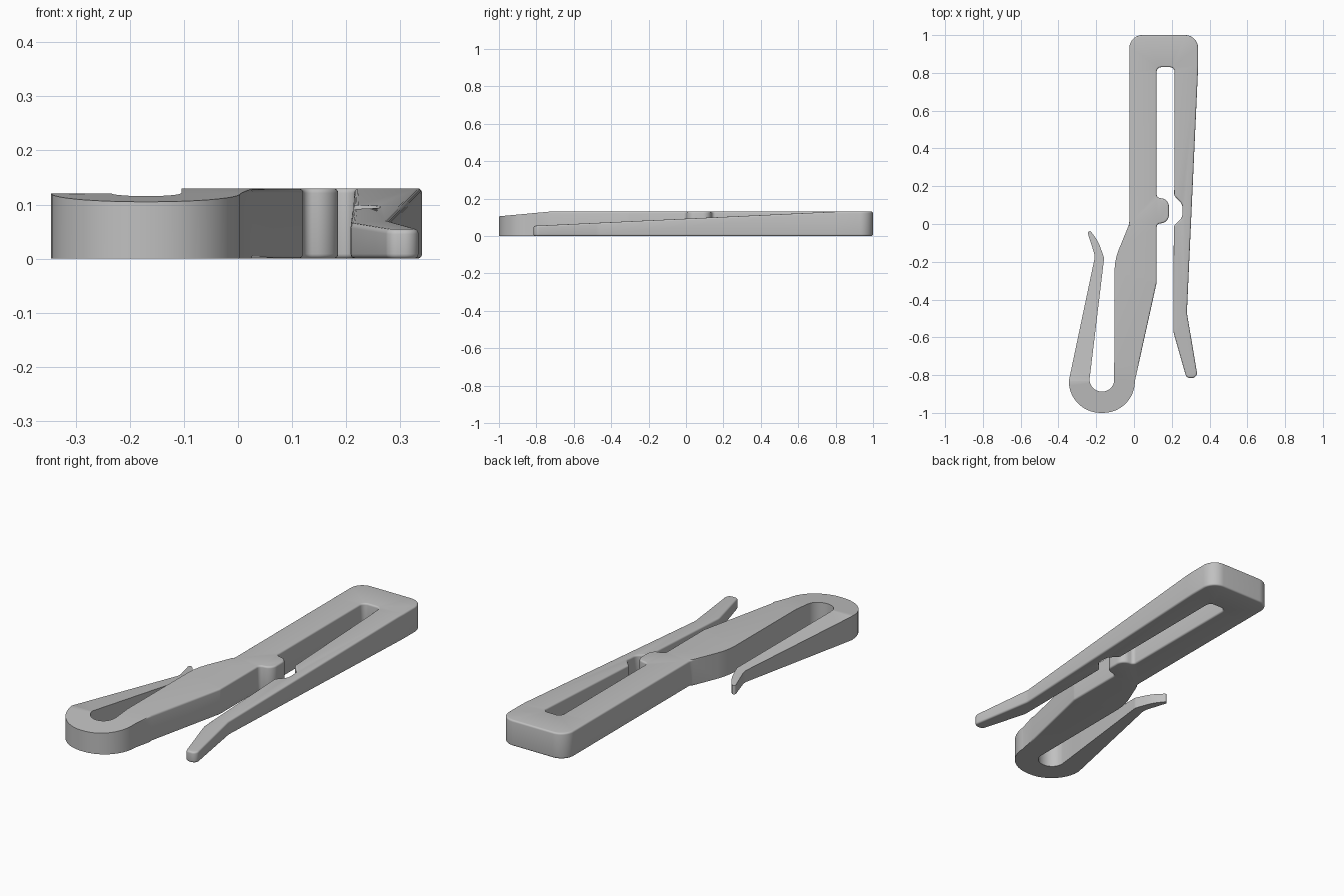
import bpy, bmesh
from math import ceil, sin, tan
from mathutils import Vector

cube = bpy.data.objects.get("Cube")
if cube:
    bpy.data.objects.remove(cube)

HEIGHT = 0.13

# Corner points of the clip as x, y, rounding radius
OUTLINE = [
    (-0.025, 1, 0.07), (-0.025, 0, 0.06), (-0.103, -0.19, 0.3),      # frame, waist
    (-0.105, -0.887, 0.063), (-0.235, -0.887, 0.063), (-0.235, -0.82, 0),  # hook slot
    (-0.158, -0.18, 0.03), (-0.19, -0.09, 0.2), (-0.232, -0.035, 0.008),   # hook tip
    (-0.246, -0.045, 0.008), (-0.206, -0.17, 0.08),
    (-0.345, -0.83, 0), (-0.345, -1, 0.168), (0.005, -1, 0.168),     # round end
    (0.005, -0.83, 0), (0.12, -0.31, 0.05),
    (0.12, 0, 0.02), (0.185, 0.01, 0.045), (0.185, 0.13, 0.045), (0.12, 0.14, 0.02),  # bump
    (0.12, 0.83, 0.025), (0.215, 0.83, 0.025),                       # long slot
    (0.213, 0.15, 0.02), (0.256, 0.105, 0.04), (0.256, 0.035, 0.04), (0.211, -0.01, 0.02),
    (0.208, -0.57, 0.1), (0.278, -0.815, 0.022), (0.338, -0.815, 0.026),  # spring arm
    (0.28, -0.47, 0.1), (0.34, 0.84, 0), (0.34, 1, 0.07),
]


def rounded(corners):
    """Replace each corner by an arc of its own radius."""
    result = []
    for i, (x, y, r) in enumerate(corners):
        p = Vector((x, y, 0))
        if not r:
            result.append(p)
            continue
        a = (Vector((*corners[i - 1][:2], 0)) - p).normalized()
        b = (Vector((*corners[(i + 1) % len(corners)][:2], 0)) - p).normalized()
        half = a.angle(b) / 2
        to_centre = (a + b).normalized() * r / sin(half)
        start = (a * r / tan(half) - to_centre).normalized()
        end = (b * r / tan(half) - to_centre).normalized()
        steps = max(2, ceil(start.angle(end) / 0.15))
        result += [p + to_centre + start.slerp(end, k / steps) * r for k in range(steps + 1)]
    return result


def top_height(x, y):
    """Spring arm and hook thin towards their tips; the round end slopes."""
    if x > 0.2 and y < 0.8:
        return HEIGHT - (0.8 - y) * 0.047
    if x < -0.13 and y > -0.83:
        return 0.12 - (y + 0.83) * 0.095
    return min(HEIGHT, 0.105 + (y + 1) * 0.0926)


# Extrude the outline and split it where the slopes begin
bm = bmesh.new()
bm.faces.new([bm.verts.new(p) for p in rounded(OUTLINE)])
bmesh.ops.remove_doubles(bm, verts=bm.verts[:], dist=0.0005)
grown = bmesh.ops.extrude_face_region(bm, geom=bm.faces[:], use_keep_orig=True)
for v in grown["geom"]:
    if isinstance(v, bmesh.types.BMVert):
        v.co.z = HEIGHT
for cut in (0.8, -0.73, -0.83):
    bmesh.ops.bisect_plane(bm, geom=bm.verts[:] + bm.edges[:] + bm.faces[:],
                           plane_co=(0, cut, 0), plane_no=(0, 1, 0), dist=0.0001)
for v in bm.verts:
    if v.co.z > 0.1:
        v.co.z = top_height(v.co.x, v.co.y)
bmesh.ops.recalc_face_normals(bm, faces=bm.faces[:])


# Soften the rims of the frame and spring arm, leaving the hook crisp
def is_soft(edge):
    if len(edge.link_faces) != 2 or edge.calc_face_angle(0) < 1:
        return False
    if not any(abs(f.normal.z) > 0.9 for f in edge.link_faces):
        return False
    return all(v.co.x > -0.03 and (v.co.y > -0.735 or v.co.x > 0.2) for v in edge.verts)


bmesh.ops.bevel(bm, geom=[e for e in bm.edges if is_soft(e)], offset=0.016,
                offset_type='OFFSET', segments=4, profile=0.5,
                affect='EDGES', clamp_overlap=True)
bmesh.ops.triangulate(bm, faces=[f for f in bm.faces if len(f.verts) > 4])

mesh = bpy.data.meshes.new("clip_body")
bm.to_mesh(mesh)
bm.free()
clip = bpy.data.objects.new("clip_body", mesh)
bpy.context.collection.objects.link(clip)

# Plain grey plastic
grey = bpy.data.materials.new("grey_plastic")
grey.use_nodes = True
grey.diffuse_color = (0.53, 0.53, 0.53, 1)
grey.node_tree.nodes["Principled BSDF"].inputs["Base Color"].default_value = grey.diffuse_color
mesh.materials.append(grey)

bpy.ops.object.select_all(action='DESELECT')
clip.select_set(True)
bpy.context.view_layer.objects.active = clip
bpy.ops.object.shade_smooth_by_angle(angle=0.6)
